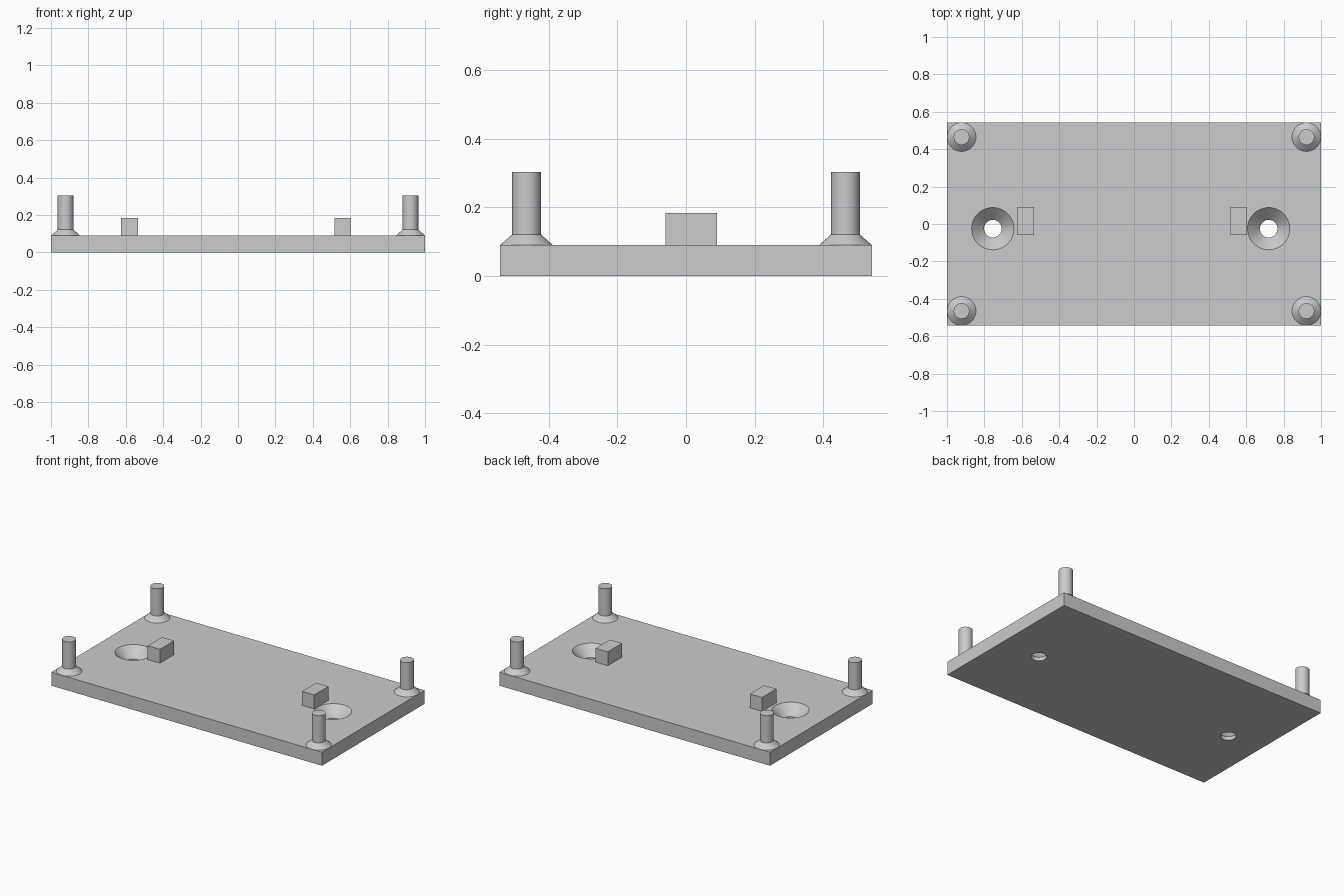
import bpy
import bmesh
from math import cos, sin, pi, radians

if "Cube" in bpy.data.objects:
    bpy.data.objects.remove(bpy.data.objects["Cube"], do_unlink=True)

GREY = (0.6, 0.6, 0.6, 1.0)
grey = bpy.data.materials.new("plain grey")
grey.use_nodes = True
grey.diffuse_color = GREY
grey.node_tree.nodes["Principled BSDF"].inputs["Base Color"].default_value = GREY

PLATE_TOP = 0.09
SEGMENTS = 48


def finish(name, bm):
    """Turn a bmesh into a grey object in the scene."""
    bmesh.ops.recalc_face_normals(bm, faces=bm.faces)
    mesh = bpy.data.meshes.new(name)
    bm.to_mesh(mesh)
    bm.free()
    mesh.materials.append(grey)
    obj = bpy.data.objects.new(name, mesh)
    bpy.context.collection.objects.link(obj)
    return obj


def box(name, low, high):
    bm = bmesh.new()
    bmesh.ops.create_cube(bm, size=1)
    for v in bm.verts:
        v.co = [a if c < 0 else b for c, a, b in zip(v.co, low, high)]
    return finish(name, bm)


def lathe(name, x, y, profile):
    """Closed solid of revolution from (radius, height) pairs."""
    bm = bmesh.new()
    angles = [2 * pi * i / SEGMENTS for i in range(SEGMENTS)]
    rings = [[bm.verts.new((x + r * cos(a), y + r * sin(a), z)) for a in angles]
             for r, z in profile]
    for lower, upper in zip(rings, rings[1:]):
        for i in range(SEGMENTS):
            j = (i + 1) % SEGMENTS
            bm.faces.new((lower[i], lower[j], upper[j], upper[i]))
    bm.faces.new(rings[0][::-1])
    bm.faces.new(rings[-1])
    return finish(name, bm)


def select_only(obj):
    bpy.ops.object.select_all(action='DESELECT')
    obj.select_set(True)
    bpy.context.view_layer.objects.active = obj


def smooth(obj):
    select_only(obj)
    bpy.ops.object.shade_smooth_by_angle(angle=radians(30))


# Base plate with two countersunk screw holes
plate = box("base_plate", (-1, -0.542, 0), (1, 0.542, PLATE_TOP))
countersink = [(0.047, -0.05), (0.047, 0.024), (0.113, PLATE_TOP), (0.113, 0.15)]
for x in (-0.755, 0.72):
    cutter = lathe("screw_hole_cutter", x, -0.025, countersink)
    cutter.hide_render = True
    cut = plate.modifiers.new("screw_hole", 'BOOLEAN')
    cut.operation = 'DIFFERENCE'
    cut.solver = 'EXACT'
    cut.object = cutter
    select_only(plate)
    bpy.ops.object.modifier_apply(modifier=cut.name)
    bpy.data.objects.remove(cutter, do_unlink=True)
smooth(plate)

# Corner pins with flared feet
pin = [(0.077, PLATE_TOP), (0.042, 0.121), (0.042, 0.303)]
for side, x in (("right", -0.922), ("left", 0.922)):
    for end, y in (("front", -0.465), ("back", 0.465)):
        smooth(lathe(f"{end}_{side}_pin", x, y, pin))

# Small stop blocks beside the holes
for side, x in (("right", -0.625), ("left", 0.515)):
    box(f"{side}_stop_block", (x, -0.06, PLATE_TOP), (x + 0.09, 0.09, 0.183))
